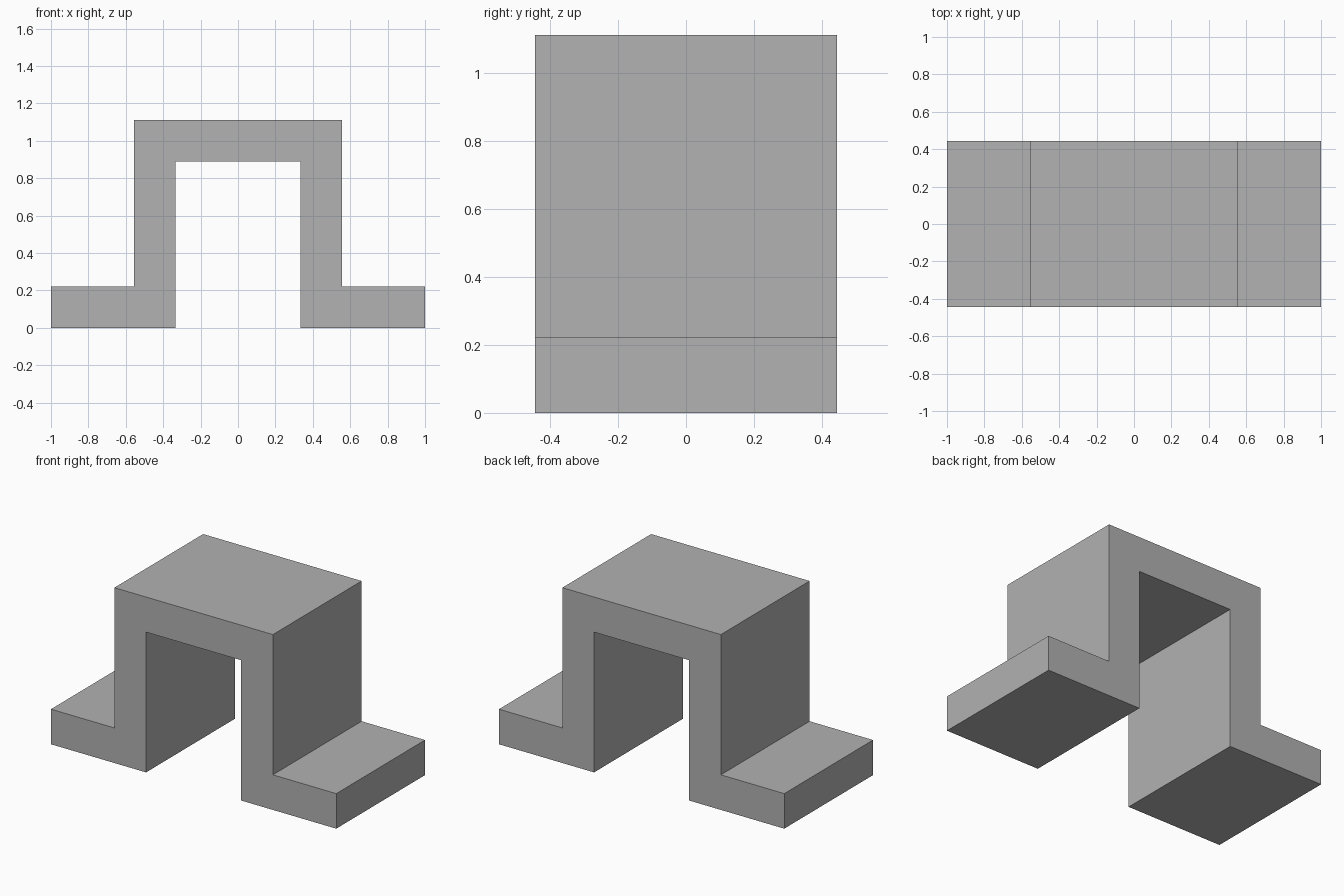
import bpy
import bmesh

cube = bpy.data.objects.get("Cube")
if cube:
    bpy.data.objects.remove(cube, do_unlink=True)

# Plain grey material
GREY = (0.445, 0.445, 0.445, 1.0)
grey = bpy.data.materials.new("plain_grey")
grey.use_nodes = True
grey.diffuse_color = GREY
grey.node_tree.nodes["Principled BSDF"].inputs["Base Color"].default_value = GREY

# Proportions follow a nine-unit module
U = 1 / 9
HALF_DEPTH = 4 * U

# Half of the bracket outline (x, z), from the inner arch out to the foot and up
half = [(3, 8), (3, 0), (9, 0), (9, 2), (5, 2), (5, 10)]
outline = half + [(-x, z) for x, z in reversed(half)]

# Extrude the outline from front to back
bm = bmesh.new()
profile = bm.faces.new([bm.verts.new((x * U, -HALF_DEPTH, z * U)) for x, z in outline])
extruded = bmesh.ops.extrude_face_region(bm, geom=[profile], use_keep_orig=True)
moved = [v for v in extruded["geom"] if isinstance(v, bmesh.types.BMVert)]
bmesh.ops.translate(bm, verts=moved, vec=(0, 2 * HALF_DEPTH, 0))
bmesh.ops.recalc_face_normals(bm, faces=bm.faces)

mesh = bpy.data.meshes.new("arched_bracket")
bm.to_mesh(mesh)
bm.free()
mesh.materials.append(grey)
bracket = bpy.data.objects.new("arched_bracket", mesh)
bpy.context.collection.objects.link(bracket)
